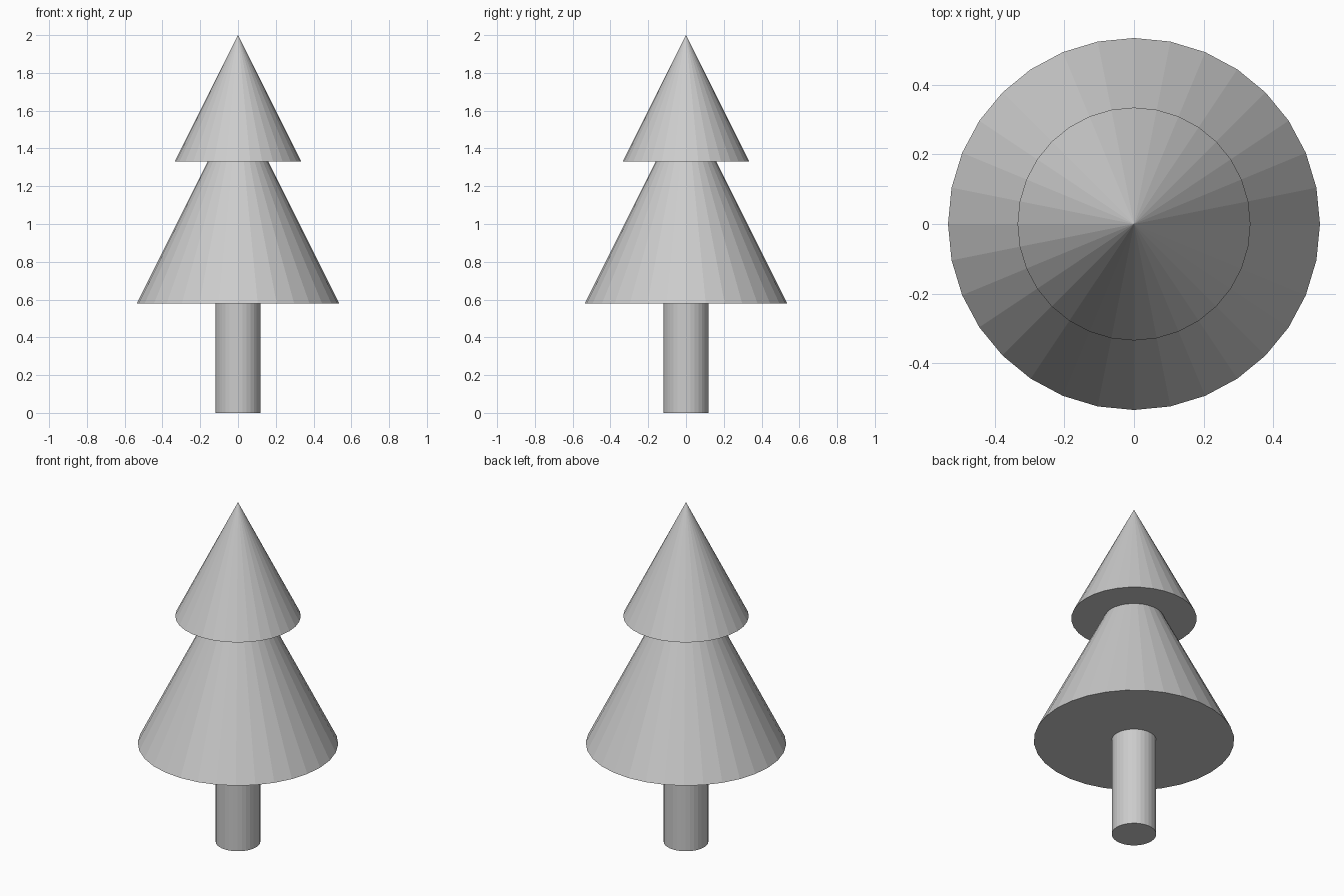
import bpy

if "Cube" in bpy.data.objects:
    bpy.data.objects.remove(bpy.data.objects["Cube"])

SIDES = 32


def foliage_tier(name, radius, base_z):
    # Cone twice as tall as its radius, standing on base_z
    height = 2 * radius
    bpy.ops.mesh.primitive_cone_add(vertices=SIDES, radius1=radius, radius2=0,
                                    depth=height, location=(0, 0, base_z + height / 2))
    bpy.context.object.name = name


# Trunk, tucked slightly into the lower foliage
trunk_height = 0.6
bpy.ops.mesh.primitive_cylinder_add(vertices=SIDES, radius=0.119, depth=trunk_height,
                                    location=(0, 0, trunk_height / 2))
bpy.context.object.name = "trunk"

# Two overlapping foliage cones
foliage_tier("lower_foliage", 0.535, 0.58)
foliage_tier("upper_foliage", 0.335, 1.33)
